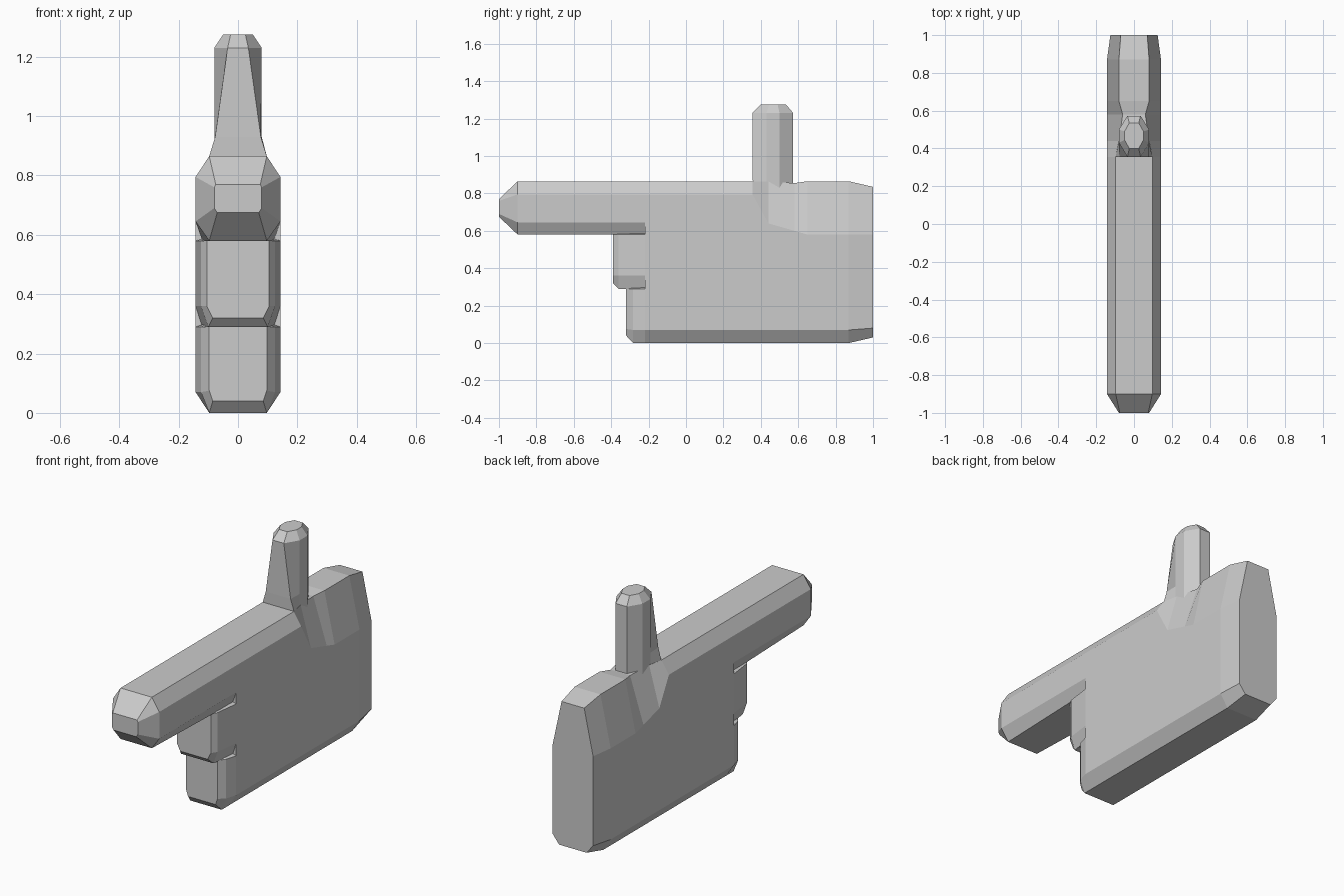
import bpy, bmesh

if "Cube" in bpy.data.objects:
    bpy.data.objects.remove(bpy.data.objects["Cube"])


def loft(name, axis, sections):
    """Skin mirrored cross-sections. Each section is (position, right-half points)."""
    bm = bmesh.new()
    rings = []
    for pos, half in sections:
        outline = list(half) + [(-x, v) for x, v in reversed(half)]
        rings.append([bm.verts.new((x, pos, v) if axis == 'Y' else (x, v, pos))
                      for x, v in outline])
    for a, b in zip(rings, rings[1:]):
        n = len(a)
        for i in range(n):
            j = (i + 1) % n
            bm.faces.new((a[i], a[j], b[j], b[i]))
    bm.faces.new(rings[0])
    bm.faces.new(rings[-1])
    bmesh.ops.recalc_face_normals(bm, faces=bm.faces[:])
    mesh = bpy.data.meshes.new(name)
    bm.to_mesh(mesh)
    bm.free()
    obj = bpy.data.objects.new(name, mesh)
    bpy.context.collection.objects.link(obj)
    return obj


def section(y, bottom, low, high, top):
    return y, [bottom, low, high, top]


W = 0.143          # half thickness of the hand
KNUCKLE = -0.22    # where the fingers meet the palm
B, L = (0.097, 0), (W, 0.07)

# Palm: chamfered slab, with a wider chamfer behind the thumb
loft("palm", 'Y', [
    section(KNUCKLE, B, L, (W, 0.795), (0.097, 0.865)),
    section(0.355, B, L, (W, 0.795), (0.097, 0.865)),
    section(0.44, B, L, (W, 0.64), (0.08, 0.865)),
    section(0.58, B, L, (W, 0.60), (0.06, 0.855)),
    section(0.65, B, L, (W, 0.58), (0.08, 0.865)),
    section(0.87, B, L, (W, 0.58), (0.08, 0.865)),
    section(1.0, (0.085, 0.03), (0.125, 0.08), (0.125, 0.58), (0.07, 0.835)),
])

# Pointing finger with tapered tip
full = ((0.12, 0.58), (W, 0.645), (W, 0.795), (0.097, 0.865))
loft("index_finger", 'Y', [
    section(-1.0, (0.07, 0.675), (0.08, 0.69), (0.08, 0.76), (0.075, 0.77)),
    section(-0.9, (0.097, 0.58), *full[1:]),
    section(KNUCKLE, *full),
])

# Curled fingers below it
loft("middle_finger", 'Y', [
    section(-0.39, (0.085, 0.32), (0.105, 0.36), (0.105, 0.58), (0.08, 0.58)),
    section(-0.36, (0.10, 0.29), (0.125, 0.36), (0.125, 0.58), (0.08, 0.60)),
    section(KNUCKLE, (0.12, 0.29), (W, 0.36), (W, 0.58), (0.08, 0.60)),
])
loft("lower_fingers", 'Y', [
    section(-0.32, (0.085, 0.04), (0.097, 0.075), (0.097, 0.29), (0.08, 0.29)),
    section(-0.283, B, (0.125, 0.07), (0.125, 0.29), (0.08, 0.31)),
    section(KNUCKLE, B, L, (W, 0.29), (0.08, 0.31)),
])

# Thumb: octagonal post whose front flares into the palm
side = ((0.08, 0.43), (0.08, 0.50), (0.035, 0.573))
loft("thumb", 'Z', [
    (0.80, [(0.097, 0.357), *side]),
    (0.865, [(0.097, 0.357), *side]),
    (0.93, [(0.077, 0.355), *side]),
    (1.23, [(0.035, 0.355), *side]),
    (1.275, [(0.025, 0.40), (0.05, 0.445), (0.05, 0.49), (0.025, 0.535)]),
])
